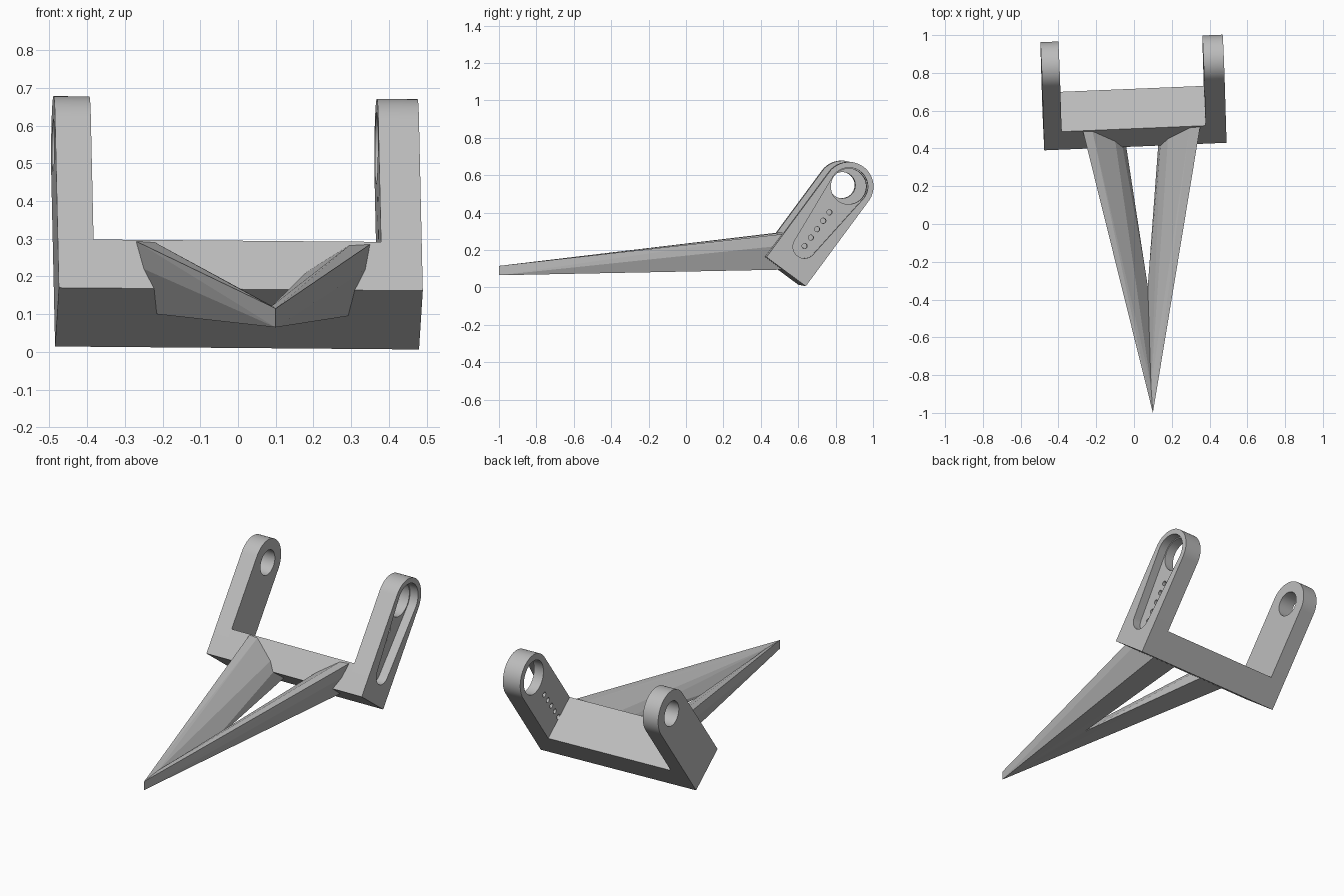
import bpy, bmesh, math
from mathutils import Vector, Matrix

if "Cube" in bpy.data.objects:
    bpy.data.objects.remove(bpy.data.objects["Cube"])

grey = bpy.data.materials.new("light_grey")
grey.diffuse_color = (0.5, 0.5, 0.5, 1)
grey.use_nodes = True
grey.node_tree.nodes["Principled BSDF"].inputs["Base Color"].default_value = grey.diffuse_color

# Tilted bracket frame: U along the bar, V front to back, W along the arms
U = Vector((0.965, 0.040, -0.008)).normalized()
W = Vector((0, 0.595, 0.804))
W = (W - U * U.dot(W)).normalized()
V = W.cross(U)
FRAME = Matrix((U, V, W)).transposed().to_4x4()
FRAME.translation = Vector((0.0075, 0.41, 0.166))

WIDTH = 0.262          # depth of bar and arms
MID = WIDTH / 2
PIVOT = 0.566          # height of the pivot holes along the arm
HALF = 0.483           # half length of the bracket


def hull(name, points, matrix=None):
    """Convex solid around the points."""
    bm = bmesh.new()
    for p in points:
        bm.verts.new(matrix @ Vector(p) if matrix else p)
    res = bmesh.ops.convex_hull(bm, input=bm.verts)
    loose = [v for v in bm.verts if not v.link_faces]
    bmesh.ops.delete(bm, geom=loose, context='VERTS')
    bmesh.ops.dissolve_limit(bm, angle_limit=math.radians(0.5),
                             verts=bm.verts, edges=bm.edges)
    bmesh.ops.recalc_face_normals(bm, faces=bm.faces)
    mesh = bpy.data.meshes.new(name)
    bm.to_mesh(mesh)
    bm.free()
    mesh.materials.append(grey)
    ob = bpy.data.objects.new(name, mesh)
    bpy.context.collection.objects.link(ob)
    return ob


def circle(v, w, r, n=48):
    return [(v + r * math.cos(2 * math.pi * i / n),
             w + r * math.sin(2 * math.pi * i / n)) for i in range(n)]


def plate(name, outline, u0, u1):
    """Outline in the V-W plane, given thickness along U."""
    return hull(name, [(u, v, w) for u in (u0, u1) for v, w in outline], FRAME)


def cut(target, cutters):
    for c in cutters:
        m = target.modifiers.new("cut", 'BOOLEAN')
        m.operation, m.solver, m.object = 'DIFFERENCE', 'EXACT', c
    deps = bpy.context.evaluated_depsgraph_get()
    mesh = bpy.data.meshes.new_from_object(target.evaluated_get(deps))
    target.modifiers.clear()
    target.data = mesh
    for c in cutters:
        bpy.data.objects.remove(c)


def smooth(ob):
    bpy.ops.object.select_all(action='DESELECT')
    ob.select_set(True)
    bpy.context.view_layer.objects.active = ob
    bpy.ops.object.shade_smooth_by_angle(angle=math.radians(25))


# Cross bar
L_IN, R_IN = -HALF + 0.095, HALF - 0.108
plate("cross_bar", [(0, 0), (WIDTH, 0), (WIDTH, 0.16), (0, 0.16)], L_IN, R_IN)

# Round-ended arms
arm = [(0, 0), (WIDTH, 0)] + circle(MID, PIVOT, MID, 64)
left_arm = plate("left_arm", arm, -HALF, L_IN)
right_arm = plate("right_arm", arm, R_IN, HALF)

# Plain pivot hole on the left
cut(left_arm, [plate("pivot_cutter", circle(MID, PIVOT, 0.07), -HALF - 0.1, L_IN + 0.1)])

# Pivot hole, tapered outer recess and a row of small holes on the right
recess = circle(MID, PIVOT, 0.101) + circle(MID, 0.166, 0.062)
cutters = [plate("recess_cutter", recess, HALF - 0.05, HALF + 0.1),
           plate("pivot_cutter", circle(MID, PIVOT, 0.095), R_IN - 0.1, HALF + 0.05)]
for i in range(5):
    cutters.append(plate("small_hole_cutter", circle(MID, 0.17 + 0.056 * i, 0.014, 16),
                         R_IN - 0.1, HALF + 0.05))
cut(right_arm, cutters)
smooth(left_arm)
smooth(right_arm)

# Two tapered legs meeting in a pointed tip
tip = [(0.10, -1.0, 0.115), (0.10, -1.0, 0.065),
       (0.09, -0.86, 0.122), (0.073, -0.33, 0.083)]
left_root = [(-0.27, 0.49, 0.293), (-0.22, 0.493, 0.29), (-0.10, 0.445, 0.21),
             (-0.06, 0.405, 0.165), (-0.055, 0.50, 0.10),
             (-0.255, 0.46, 0.222), (-0.215, 0.49, 0.10)]
right_root = [(0.35, 0.515, 0.285), (0.295, 0.513, 0.282), (0.18, 0.455, 0.21),
              (0.14, 0.415, 0.165), (0.135, 0.51, 0.098),
              (0.34, 0.48, 0.220), (0.292, 0.515, 0.095)]
hull("left_leg", tip + left_root)
hull("right_leg", tip + right_root)
